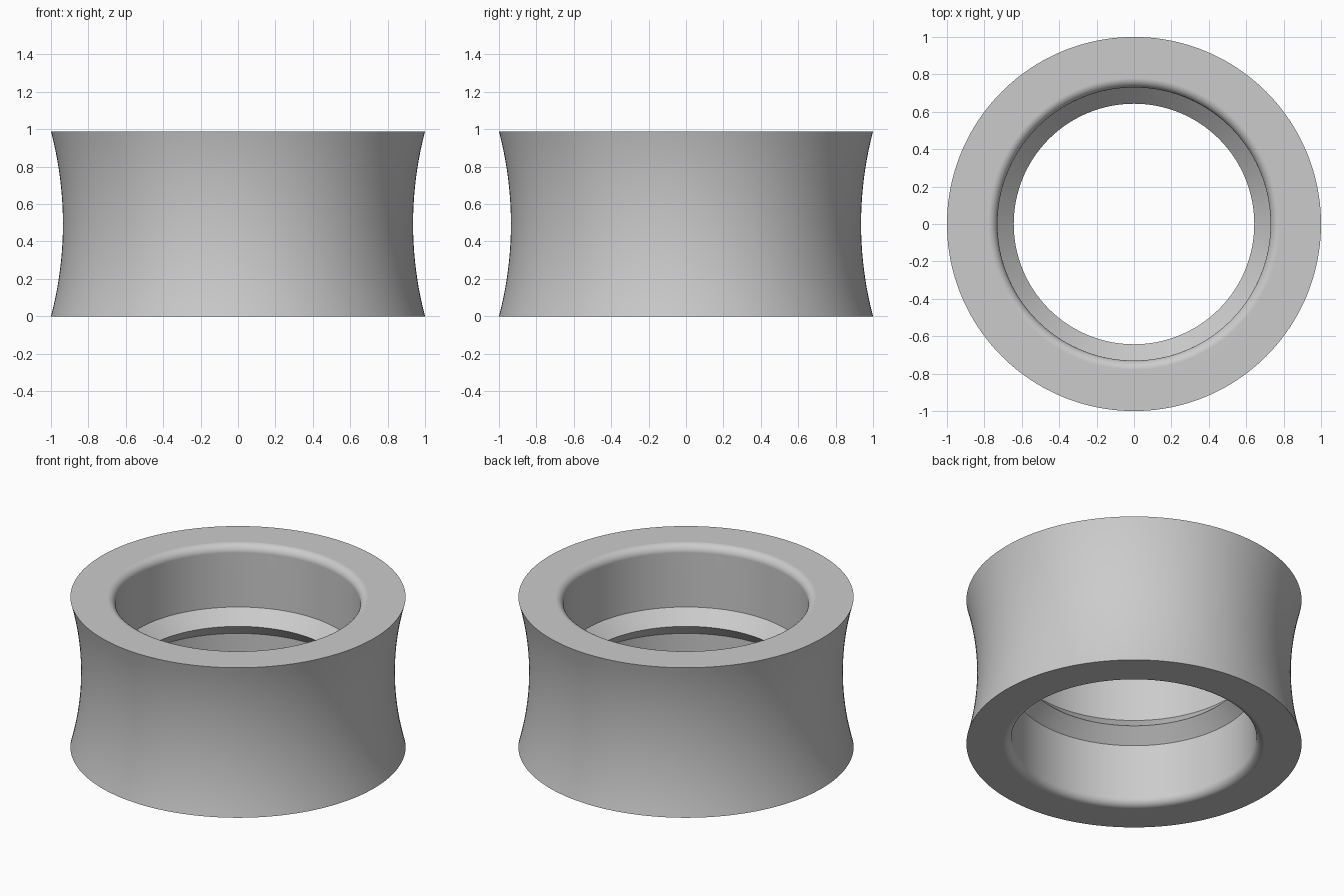
import bpy, bmesh, math

cube = bpy.data.objects.get("Cube")
if cube:
    bpy.data.objects.remove(cube, do_unlink=True)

SEGMENTS = 160
HEIGHT = 0.988
MID = HEIGHT / 2
RIM, WAIST = 1.0, 0.936        # outer radii at the ends and the middle
BORE, RIDGE = 0.73, 0.643      # inner radii at the bore and the ridge tip
FILLET = 0.05

grey = bpy.data.materials.new("plain_grey")
grey.use_nodes = True
colour = (0.6, 0.6, 0.6, 1)
grey.diffuse_color = colour
grey.node_tree.nodes["Principled BSDF"].inputs["Base Color"].default_value = colour


def half_profile():
    """Upper half as (radius, height above middle), from waist to ridge tip."""
    sag = RIM - WAIST
    arc_r = (MID ** 2 + sag ** 2) / (2 * sag)
    sweep = math.asin(MID / arc_r)
    steps = 10
    # Concave outer wall
    pts = [(WAIST + arc_r * (1 - math.cos(sweep * i / steps)),
            arc_r * math.sin(sweep * i / steps)) for i in range(steps + 1)]
    # Rounded mouth of the bore
    for i in range(steps + 1):
        a = math.pi / 2 * (1 + i / steps)
        pts.append((BORE + FILLET + FILLET * math.cos(a),
                    MID - FILLET + FILLET * math.sin(a)))
    # Sloping side of the inner ridge
    pts += [(BORE, BORE - RIDGE), (RIDGE, 0)]
    return pts


# Mirror the half profile into a closed loop, then revolve it
upper = half_profile()
loop = upper + [(r, -h) for r, h in reversed(upper[1:-1])]
bm = bmesh.new()
rings = []
for s in range(SEGMENTS):
    a = math.tau * s / SEGMENTS
    rings.append([bm.verts.new((r * math.cos(a), r * math.sin(a), MID + h))
                  for r, h in loop])
for s, ring in enumerate(rings):
    nxt = rings[(s + 1) % SEGMENTS]
    for i in range(len(loop)):
        j = (i + 1) % len(loop)
        bm.faces.new((ring[i], nxt[i], nxt[j], ring[j]))
bmesh.ops.recalc_face_normals(bm, faces=bm.faces)

mesh = bpy.data.meshes.new("waisted_ring")
bm.to_mesh(mesh)
bm.free()
mesh.materials.append(grey)
ring_obj = bpy.data.objects.new("waisted_ring", mesh)
bpy.context.collection.objects.link(ring_obj)

# Smooth curved walls, crisp rims and ridge, flat end faces
bpy.ops.object.select_all(action="DESELECT")
ring_obj.select_set(True)
bpy.context.view_layer.objects.active = ring_obj
bpy.ops.object.shade_smooth_by_angle(angle=math.radians(30))
weighted = ring_obj.modifiers.new("flat_end_faces", "WEIGHTED_NORMAL")
weighted.keep_sharp = True
